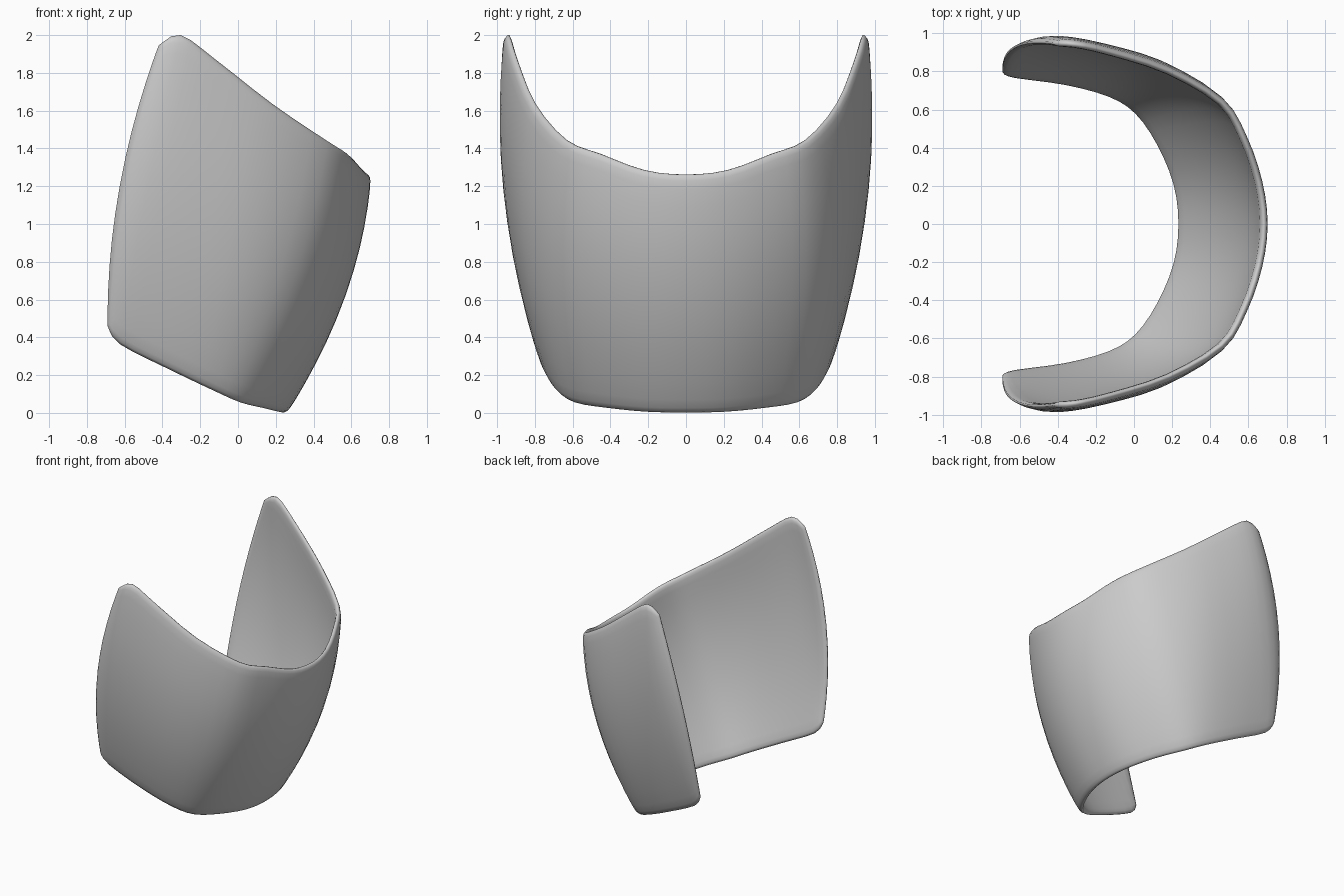
import bpy, bmesh
from mathutils import Vector

if "Cube" in bpy.data.objects:
    bpy.data.objects.remove(bpy.data.objects["Cube"])

# Half of the plate's middle layer, from its centre line to the rear edge:
# bottom rim point, top rim point, outward bulge (x, y) at mid height
HALF = [
    ((.238, 0, .005), (.683, 0, 1.262), (.09, 0)),
    ((.212, .21, .009), (.655, .22, 1.285), (.09, .02)),
    ((.125, .42, .03), (.575, .45, 1.37), (.09, .04)),
    ((.01, .585, .058), (.46, .635, 1.445), (.06, .075)),
    ((-.13, .675, .12), (.18, .80, 1.635), (.03, .095)),
    ((-.36, .738, .23), (-.12, .898, 1.87), (.0, .095)),
    ((-.625, .775, .365), (-.305, .94, 2.0), (-.015, .088)),
    ((-.69, .80, .46), (-.42, .947, 1.945), (-.07, .055)),
]
# Heights along a column, denser towards both rims
TS = [0, .01, .025, .06, .13, .22, .31, .4, .5]
TS += [1 - t for t in TS[-2::-1]]
STEPS = 3


def column(bottom, top, bulge):
    return [Vector(bottom).lerp(Vector(top), t) + Vector((*bulge, 0)) * 4 * t * (1 - t)
            for t in TS]


def spline(p0, p1, p2, p3, t):
    return 0.5 * (2 * p1 + (p2 - p0) * t + (2 * p0 - 5 * p1 + 4 * p2 - p3) * t * t
                  + (3 * p1 - p0 - 3 * p2 + p3) * t ** 3)


# Mirror the half to the other side, then smooth between the columns
half = [column(*c) for c in HALF]
other = [[Vector((p.x, -p.y, p.z)) for p in c] for c in half[:0:-1]]
cols = other + half
n = len(cols)
dense = []
for k in range(n - 1):
    quad = [cols[max(k - 1, 0)], cols[k], cols[k + 1], cols[min(k + 2, n - 1)]]
    for s in range(STEPS):
        dense.append([spline(*ps, s / STEPS) for ps in zip(*quad)])
dense.append(cols[-1])

# Curved plate surface
bm = bmesh.new()
grid = [[bm.verts.new(p) for p in c] for c in dense]
for a, b in zip(grid, grid[1:]):
    for i in range(len(TS) - 1):
        bm.faces.new((a[i], b[i], b[i + 1], a[i + 1]))
mesh = bpy.data.meshes.new("curved_armour_plate")
bm.to_mesh(mesh)
bm.free()
plate = bpy.data.objects.new("curved_armour_plate", mesh)
bpy.context.collection.objects.link(plate)

# Plate is thick inside and thins to a rounded rim
TAPER = [.25, .7, .92]
group = plate.vertex_groups.new(name="plate_thickness")
rows = len(TS)
for c in range(len(dense)):
    for r in range(rows):
        d = min(c, len(dense) - 1 - c, r, rows - 1 - r)
        group.add([c * rows + r], TAPER[d] if d < 3 else 1.0, 'REPLACE')

solid = plate.modifiers.new("thickness", 'SOLIDIFY')
solid.thickness = 0.044
solid.offset = 0
solid.vertex_group = group.name

bpy.context.view_layer.objects.active = plate
plate.select_set(True)
bpy.ops.object.shade_smooth()
